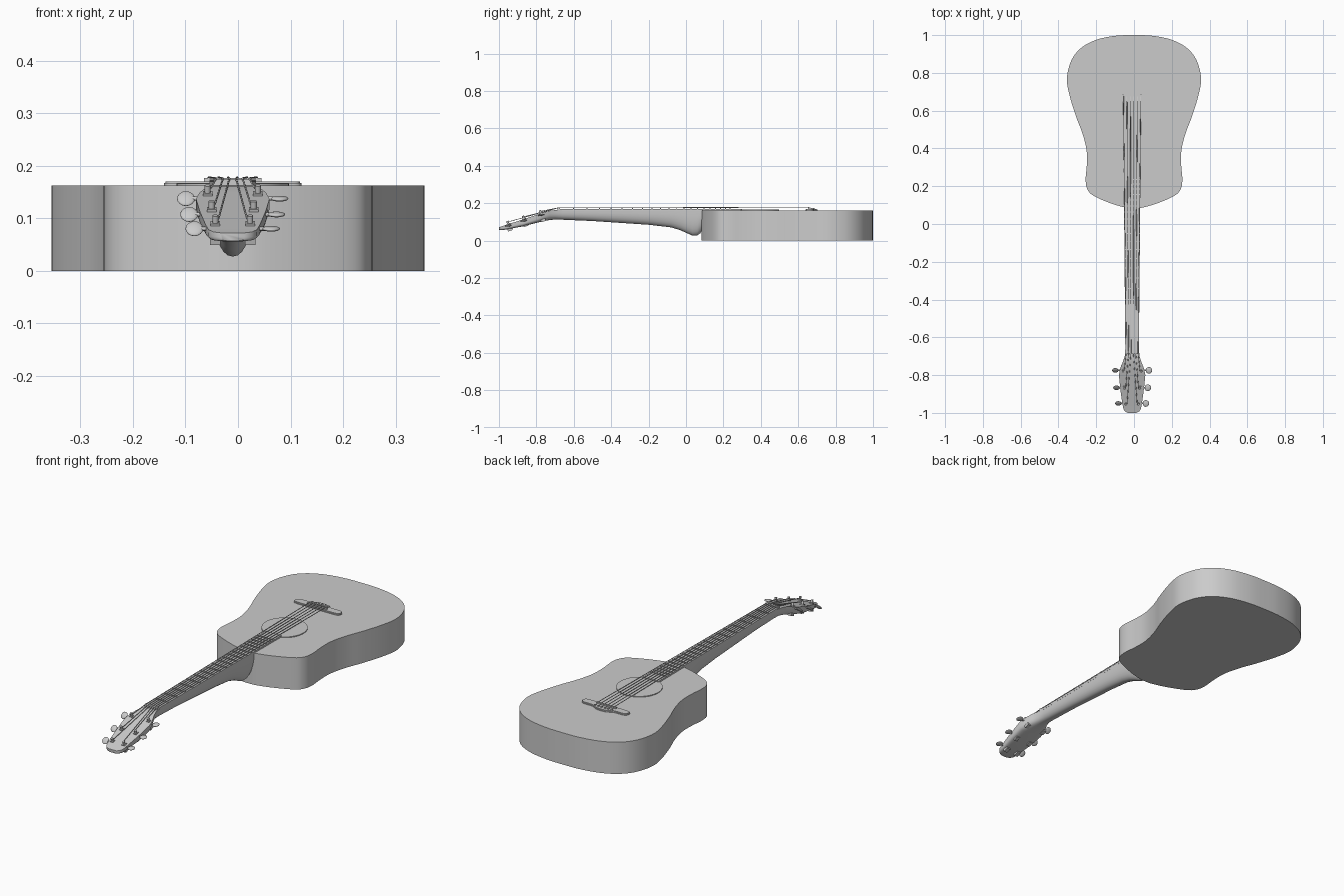
import bpy, bmesh, math
from mathutils import Vector, Matrix

if "Cube" in bpy.data.objects:
    bpy.data.objects.remove(bpy.data.objects["Cube"])

CX = -0.01          # neck centre line
TOP = 0.162         # soundboard height


def finish(name, bm, angle=35):
    bmesh.ops.recalc_face_normals(bm, faces=bm.faces[:])
    me = bpy.data.meshes.new(name)
    bm.to_mesh(me)
    bm.free()
    ob = bpy.data.objects.new(name, me)
    bpy.context.collection.objects.link(ob)
    bpy.ops.object.select_all(action='DESELECT')
    ob.select_set(True)
    bpy.context.view_layer.objects.active = ob
    bpy.ops.object.shade_smooth_by_angle(angle=math.radians(angle))
    return ob


def spline(pts, n=6):
    """Closed Catmull-Rom curve through 2D points."""
    out, k = [], len(pts)
    for i in range(k):
        a, b, c, d = (Vector(pts[(i + j - 1) % k]) for j in range(4))
        for s in range(n):
            t = s / n
            out.append(0.5 * (2 * b + (c - a) * t + (2 * a - 5 * b + 4 * c - d) * t * t
                              + (3 * b - a - 3 * c + d) * t ** 3))
    return out


def prism(name, pts, z0, z1, bevel=0):
    bm = bmesh.new()
    f = bm.faces.new([bm.verts.new((p[0], p[1], z0)) for p in pts])
    r = bmesh.ops.extrude_face_region(bm, geom=[f])
    top = [v for v in r['geom'] if isinstance(v, bmesh.types.BMVert)]
    bmesh.ops.translate(bm, verts=top, vec=(0, 0, z1 - z0))
    if bevel:
        edges = [e for e in bm.edges if all(v.co.z > z1 - 1e-5 for v in e.verts)]
        bmesh.ops.bevel(bm, geom=edges, offset=bevel, segments=2, affect='EDGES')
    return finish(name, bm)


def mirrored(right, cx):
    """Full outline from right-hand points; the first and last lie on the axis."""
    return [(cx + x, y) for x, y in right] + [(cx - x, y) for x, y in right[-2:0:-1]]


def tube(name, path, r, sides=6):
    bm = bmesh.new()
    rings = []
    for i, p in enumerate(path):
        d = (Vector(path[min(i + 1, len(path) - 1)]) - Vector(path[max(i - 1, 0)])).normalized()
        q = d.to_track_quat('Z', 'Y')
        rings.append([bm.verts.new(Vector(p) + q @ Vector((r * math.cos(a), r * math.sin(a), 0)))
                      for a in (2 * math.pi * k / sides for k in range(sides))])
    for a, b in zip(rings, rings[1:]):
        for k in range(sides):
            bm.faces.new((a[k], a[(k + 1) % sides], b[(k + 1) % sides], b[k]))
    bm.faces.new(rings[0])
    bm.faces.new(rings[-1])
    return finish(name, bm, 65)


def box(name, loc, size, tilt=0):
    bm = bmesh.new()
    bmesh.ops.create_cube(bm, size=1, matrix=Matrix.Translation(loc)
                          @ Matrix.Rotation(tilt, 4, 'X') @ Matrix.Diagonal((*size, 1)))
    return finish(name, bm)


# Body
body = [(0, 1.0), (0.1, 0.996), (0.2, 0.975), (0.28, 0.932), (0.332, 0.865), (0.355, 0.77),
        (0.341, 0.68), (0.307, 0.57), (0.273, 0.48), (0.251, 0.39), (0.25, 0.31), (0.256, 0.235),
        (0.247, 0.185), (0.215, 0.15), (0.13, 0.112), (0.05, 0.088), (0, 0.083)]
prism("body", spline(mirrored(body, 0)), 0, TOP)

# Sound hole disc
prism("sound_hole", [(CX + 0.107 * math.cos(a), 0.39 + 0.107 * math.sin(a))
                     for a in (2 * math.pi * i / 48 for i in range(48))], TOP - 0.004, TOP + 0.004)

# Bridge, saddle and pins
bridge = [(0, 0.702), (0.03, 0.699), (0.06, 0.684), (0.11, 0.682), (0.128, 0.672),
          (0.13, 0.655), (0.118, 0.642), (0.06, 0.64), (0, 0.64)]
prism("bridge", spline(mirrored(bridge, CX), 4), TOP - 0.004, 0.17, 0.003)
box("saddle", (CX, 0.655, 0.172), (0.11, 0.008, 0.01))

# Neck, heel and headstock: lofted sections (y, half width, top, bottom, squareness)
sections = [
    (0.085, 0.042, 0.163, 0.060, 0.9), (0.078, 0.042, 0.163, 0.040, 0.9),
    (0.060, 0.042, 0.163, 0.028, 0.9), (0.035, 0.042, 0.163, 0.027, 0.9),
    (0.005, 0.042, 0.163, 0.040, 0.9), (-0.03, 0.041, 0.163, 0.056, 0.9),
    (-0.08, 0.041, 0.163, 0.071, 0.9), (-0.20, 0.040, 0.163, 0.085, 0.85),
    (-0.50, 0.037, 0.163, 0.105, 0.85), (-0.66, 0.036, 0.163, 0.112, 0.8),
    (-0.70, 0.039, 0.163, 0.113, 0.75), (-0.73, 0.049, 0.160, 0.110, 0.65),
    (-0.765, 0.063, 0.149, 0.103, 0.5), (-0.80, 0.070, 0.137, 0.095, 0.4),
    (-0.87, 0.063, 0.114, 0.077, 0.35), (-0.95, 0.052, 0.088, 0.061, 0.35),
    (-0.98, 0.046, 0.078, 0.057, 0.35), (-0.993, 0.037, 0.074, 0.056, 0.4),
    (-1.0, 0.022, 0.072, 0.057, 0.4)]
bm = bmesh.new()
rings = []
for y, w, zt, zb, e in sections:
    ring = []
    for i in range(17):
        c, s = math.cos(math.pi * i / 16), math.sin(math.pi * i / 16)
        ring.append(bm.verts.new((CX + math.copysign(abs(c) ** e, c) * w, y,
                                  zt - (zt - zb) * max(s, 0) ** e)))
    rings.append(ring)
for a, b in zip(rings, rings[1:]):
    for k in range(17):
        bm.faces.new((a[k], a[(k + 1) % 17], b[(k + 1) % 17], b[k]))
bm.faces.new(rings[0])
bm.faces.new(rings[-1])
finish("neck", bm, 40)

# Fretboard
NUT, SADDLE, END = -0.675, 0.655, 0.30


def half_width(y):
    return 0.036 + 0.0085 * (y - NUT) / (END - NUT)


prism("fretboard", [(CX + s * half_width(y), y) for s, y in
                    ((-1, NUT), (1, NUT), (1, END), (-1, END))], 0.159, 0.170)
box("nut", (CX, NUT - 0.006, 0.168), (0.074, 0.014, 0.014))

# Frets in equal-tempered spacing
for n in range(1, 21):
    y = NUT + (SADDLE - NUT) * (1 - 2 ** (-n / 12))
    box(f"fret_{n}", (CX, y, 0.171), (2 * half_width(y), 0.005, 0.005))


# Tuners, posts and strings
def head_top(y):
    return 0.160 + (y + 0.73) * 0.327


TILT = math.atan(0.327)
tuners = [(-0.775, 0.048, 0.089), (-0.867, 0.040, 0.083), (-0.950, 0.033, 0.073)]
for side, label in ((-1, "left"), (1, "right")):
    for i, (y, px, bx) in enumerate(tuners):
        z = head_top(y)
        tag = f"{label}_{i + 1}"
        normal = Vector((0, -math.sin(TILT), math.cos(TILT)))
        base = Vector((CX + side * px, y, z))
        tube("string_post_" + tag, [base - normal * 0.01, base + normal * 0.018], 0.006, 10)
        box("post_washer_" + tag, base + normal * 0.001, (0.018, 0.018, 0.006), TILT)
        box("gear_housing_" + tag, base - normal * (0.038 - 0.004 * i), (0.02, 0.026, 0.014), TILT)
        zs = z - 0.008
        tube("tuner_shaft_" + tag, [(CX + side * px, y, zs), (CX + side * bx, y, zs)], 0.004, 8)
        bm = bmesh.new()
        bmesh.ops.create_uvsphere(
            bm, u_segments=16, v_segments=10, radius=1,
            matrix=Matrix.Translation((CX + side * bx, y, zs))
            @ Matrix.Rotation(math.radians(50 if side < 0 else 8), 4, 'X')
            @ Matrix.Diagonal((0.017, 0.018, 0.005, 1)))
        finish("tuner_button_" + tag, bm, 60)

        # String: outer strings run to the nearest post
        f = (1 - 0.4 * i) * side
        post = base + normal * 0.012 - Vector((side * 0.006, 0, 0))
        xb = CX + 0.046 * f
        tube("string_" + tag, [(xb, 0.68, 0.169), (xb, SADDLE, 0.178),
                               (CX + 0.031 * f, NUT - 0.006, 0.176), post], 0.0018)
        tube("bridge_pin_" + tag, [(xb, 0.681, 0.165), (xb, 0.681, 0.175)], 0.005, 10)
